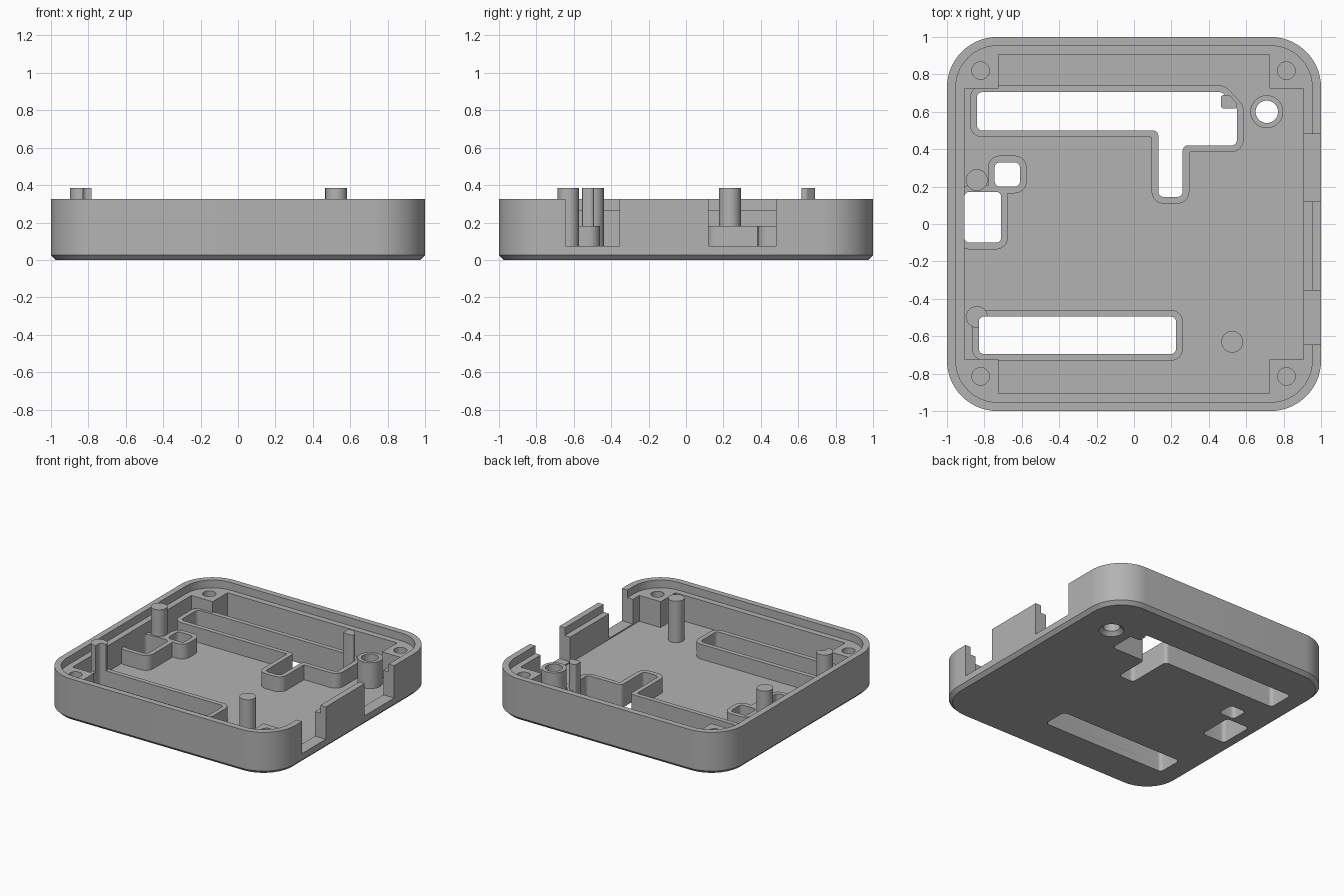
import bpy, bmesh, math
from mathutils import Vector

cube = bpy.data.objects.get("Cube")
if cube:
    bpy.data.objects.remove(cube)

GREY = (0.45, 0.45, 0.45, 1)
grey = bpy.data.materials.new("plain grey")
grey.use_nodes = True
grey.diffuse_color = GREY
grey.node_tree.nodes["Principled BSDF"].inputs["Base Color"].default_value = GREY

FLOOR, LEDGE, RIM, PIN_TOP, RIB_TOP = 0.065, 0.265, 0.325, 0.385, 0.18
RIB = 0.036


def outline(points, radius=0.0, grow=0.0, steps=6):
    """Counter-clockwise polygon, grown by a mitre offset, with rounded corners."""
    pts = [Vector(p) for p in points]
    n = len(pts)
    normals, moved, turns = [], [], []
    for i in range(n):
        d = (pts[(i + 1) % n] - pts[i]).normalized()
        normals.append(Vector((d.y, -d.x)))
    for i in range(n):
        a, b = normals[i - 1], normals[i]
        moved.append(pts[i] + (a + b) * grow / (1 + a.dot(b)))
        turns.append(1 if a.x * b.y - a.y * b.x > 0 else -1)
    if radius == 0:
        return moved
    ring = []
    for i in range(n):
        p, a, b = moved[i], normals[i - 1], normals[i]
        r = max(0.006, radius + grow * turns[i])
        centre = p - (a + b) * turns[i] * r / (1 + a.dot(b))
        start = math.atan2(a.y, a.x)
        sweep = turns[i] * math.acos(max(-1, min(1, a.dot(b))))
        for k in range(steps + 1):
            t = start + sweep * k / steps
            ring.append(centre + Vector((math.cos(t), math.sin(t))) * r * turns[i])
    return ring


def rect(x0, x1, y0, y1):
    return [(x0, y0), (x1, y0), (x1, y1), (x0, y1)]


def circle(x, y, r, sides=32):
    return [Vector((x + r * math.cos(k * math.tau / sides),
                    y + r * math.sin(k * math.tau / sides))) for k in range(sides)]


def loft(name, *layers):
    """Closed solid through (ring, height) layers."""
    bm = bmesh.new()
    rings = [[bm.verts.new((p[0], p[1], z)) for p in ring] for ring, z in layers]
    for low, high in zip(rings, rings[1:]):
        for i in range(len(low)):
            j = (i + 1) % len(low)
            bm.faces.new((low[i], low[j], high[j], high[i]))
    bm.faces.new(rings[0][::-1])
    bm.faces.new(rings[-1])
    mesh = bpy.data.meshes.new(name)
    bm.to_mesh(mesh)
    bm.free()
    mesh.materials.append(grey)
    ob = bpy.data.objects.new(name, mesh)
    bpy.context.collection.objects.link(ob)
    return ob


def prism(name, ring, z0, z1):
    return loft(name, (ring, z0), (ring, z1))


def cut(ob, *cutters):
    bpy.context.view_layer.objects.active = ob
    for c in cutters:
        mod = ob.modifiers.new("cut", "BOOLEAN")
        mod.operation, mod.solver, mod.object = "DIFFERENCE", "EXACT", c
        bpy.ops.object.modifier_apply(modifier=mod.name)


# Tray body with a chamfered base
square = rect(-1, 1, -1, 1)
tray = loft("tray", (outline(square, 0.27, -0.026, 16), 0),
            (outline(square, 0.27, 0, 16), 0.026),
            (outline(square, 0.27, 0, 16), RIM))

# Rim step, then a cross-shaped cavity that leaves four corner blocks
a, b = 0.907, 0.725
cross = [(-b, -a), (b, -a), (b, -b), (a, -b), (a, b), (b, b),
         (b, a), (-b, a), (-b, b), (-a, b), (-a, -b), (-b, -b)]
tools = [prism("rim_cutter", outline(square, 0.27, -0.047, 16), LEDGE, 1),
         prism("cavity_cutter", outline(cross), FLOOR, 0.9)]

# Side port notches
for y0, y1 in ((-0.645, -0.355), (0.12, 0.48)):
    tools.append(prism("notch_cutter", rect(0.9, 1.2, y0, y1), 0.075, 0.8))

# Corner screw holes
for x in (-0.82, 0.815):
    for y in (-0.815, 0.82):
        tools.append(prism("screw_cutter", circle(x, y, 0.047), 0.1, 0.7))

# Floor openings, each with a raised rib around it
t_shape = [(-0.84, 0.5), (0.13, 0.5), (0.13, 0.145), (0.26, 0.145), (0.26, 0.42),
           (0.55, 0.42), (0.55, 0.62), (0.47, 0.705), (-0.84, 0.705)]
openings = {
    "display_opening": t_shape,
    "lower_slot": rect(-0.83, 0.225, -0.695, -0.495),
    "side_window": rect(-0.907, -0.71, -0.1, 0.172),
    "small_window": rect(-0.745, -0.61, 0.2, 0.33),
}
holes = {n: prism(n + "_cutter", outline(p, 0.028), -0.1, 0.6)
         for n, p in openings.items()}
ribs = {n: prism(n + "_rib", outline(p, 0.028, RIB), FLOOR, RIB_TOP)
        for n, p in openings.items()}
for n, rib in ribs.items():
    cut(rib, holes[n])
cut(ribs["small_window"], holes["side_window"])
cut(ribs["side_window"], holes["small_window"])
tools += holes.values()

# Button boss with a countersunk through hole
bx, by = 0.71, 0.6
bore = loft("bore_cutter", (circle(bx, by, 0.098), -0.01),
            (circle(bx, by, 0.06), 0.028), (circle(bx, by, 0.06), 0.5))
tools.append(bore)
boss = prism("button_boss", circle(bx, by, 0.088), FLOOR, LEDGE)
cut(boss, bore)

cut(tray, *tools)

# Support pins
pins = [prism(n, circle(x, y, 0.058), FLOOR, PIN_TOP) for n, x, y in
        (("right_front_pin", 0.525, -0.63), ("left_front_pin", -0.84, -0.497),
         ("left_back_pin", -0.84, 0.235))]
cut(pins[1], holes["lower_slot"])
post = prism("display_corner_post",
             outline([(0.465, 0.617), (0.55, 0.617), (0.55, 0.645), (0.51, 0.69),
                      (0.465, 0.69)], 0.015), 0.002, PIN_TOP)

# Remove the cutters and finish the shading
for c in tools:
    bpy.data.objects.remove(c)
bpy.ops.object.select_all(action="DESELECT")
for ob in [tray, boss, post, *pins, *ribs.values()]:
    ob.select_set(True)
bpy.context.view_layer.objects.active = tray
bpy.ops.object.shade_smooth_by_angle(angle=math.radians(30))
